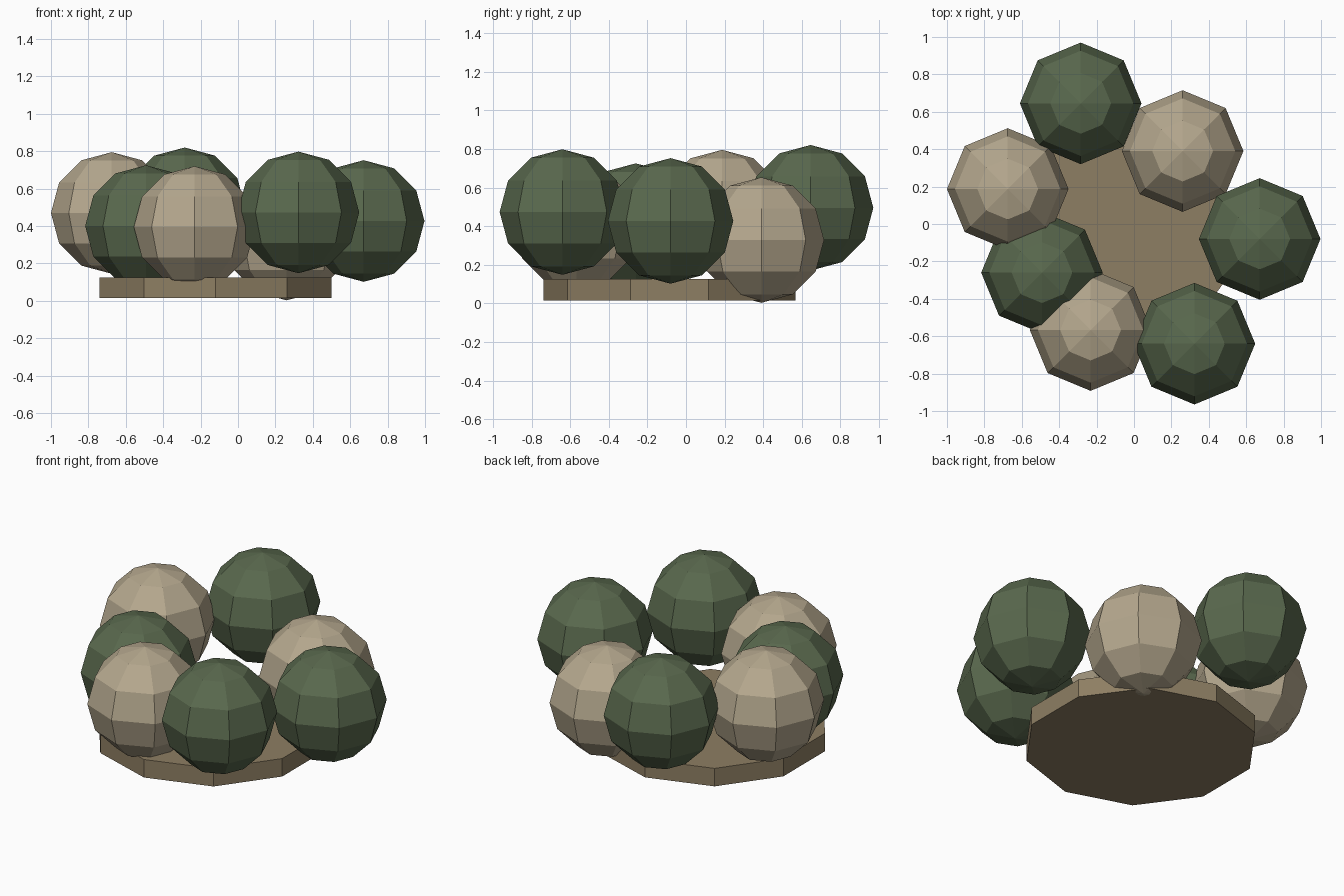
import bpy
from math import radians

if "Cube" in bpy.data.objects:
    bpy.data.objects.remove(bpy.data.objects["Cube"])


def material(name, rgb):
    m = bpy.data.materials.new(name)
    m.diffuse_color = (*rgb, 1)
    m.use_nodes = True
    m.node_tree.nodes["Principled BSDF"].inputs["Base Color"].default_value = m.diffuse_color
    return m


GREEN = material("moss_green", (0.10, 0.14, 0.075))
BEIGE = material("pale_beige", (0.46, 0.39, 0.27))
BROWN = material("earth_brown", (0.27, 0.21, 0.125))


def finish(name, mat):
    ob = bpy.context.object
    ob.name = name
    ob.data.materials.append(mat)


# Ten-sided base slab, one corner towards the front
bpy.ops.mesh.primitive_cylinder_add(vertices=10, radius=0.652, depth=0.11,
                                    location=(-0.12, -0.085, 0.07))
finish("base_slab", BROWN)

# Ring of low-poly balls around the slab
BALLS = [
    (-0.285, 0.645, 0.495, GREEN),
    (0.26, 0.39, 0.328, BEIGE),
    (0.672, -0.08, 0.427, GREEN),
    (0.323, -0.64, 0.473, GREEN),
    (-0.232, -0.567, 0.395, BEIGE),
    (-0.492, -0.26, 0.40, GREEN),
    (-0.675, 0.187, 0.47, BEIGE),
]
for i, (x, y, z, mat) in enumerate(BALLS, 1):
    bpy.ops.mesh.primitive_uv_sphere_add(segments=8, ring_count=6, radius=0.325,
                                         location=(x, y, z))
    finish(f"{'bush' if mat is GREEN else 'stone'}_ball_{i}", mat)
